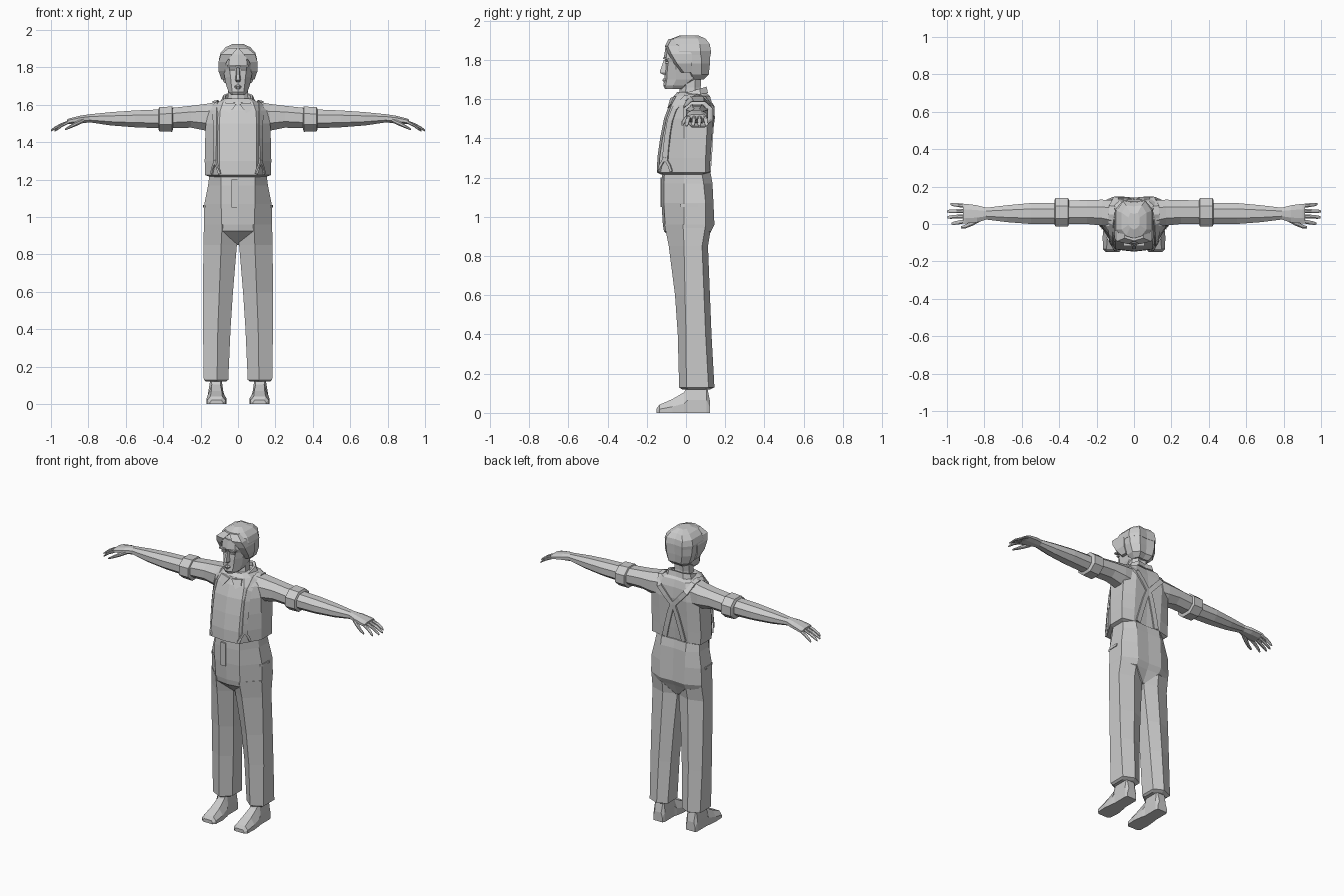
import bpy, bmesh
from mathutils import Vector
from mathutils.bvhtree import BVHTree

grey = bpy.data.materials.new("plain grey")
grey.diffuse_color = (0.6, 0.6, 0.6, 1)


def loft(name, rings, mirror=False, closed=False):
    """Skin a row of equal rings; cap the ends, or join last to first."""
    bm = bmesh.new()
    rows = [[bm.verts.new(p) for p in r] for r in rings]
    n = len(rows[0])
    pairs = list(zip(rows, rows[1:]))
    if closed:
        pairs.append((rows[-1], rows[0]))
    else:
        bm.faces.new(rows[0])
        bm.faces.new(rows[-1])
    for a, b in pairs:
        for i in range(n):
            j = (i + 1) % n
            bm.faces.new((a[i], a[j], b[j], b[i]))
    bmesh.ops.recalc_face_normals(bm, faces=bm.faces)
    me = bpy.data.meshes.new(name)
    bm.to_mesh(me)
    bm.free()
    me.materials.append(grey)
    ob = bpy.data.objects.new(name, me)
    bpy.context.collection.objects.link(ob)
    if mirror:
        ob.modifiers.new("mirror", 'MIRROR').use_axis[0] = True
    return ob


def body(z, w, c, yf, ys, yt, yb, tilt=0):
    """Symmetric horizontal ring: front, front corner, two side points, back."""
    half = [(0, yf), (c, yf + .012), (w, ys), (w, yt), (c, yb), (0, yb - .006)]
    pts = half + [(-x, y) for x, y in half[-2:0:-1]]
    return [(x, y, z + tilt * y) for x, y in pts]


def octo(a0, a1, b0, b1, k=.28):
    """Chamfered rectangle in two axes."""
    da, db = (a1 - a0) * k, (b1 - b0) * k
    return [(a0 + da, b0), (a1 - da, b0), (a1, b0 + db), (a1, b1 - db),
            (a1 - da, b1), (a0 + da, b1), (a0, b1 - db), (a0, b0 + db)]


def along_x(rows):
    return [[(x, y, z) for y, z in octo(*r)] for x, *r in rows]


def box(name, x0, x1, y0, y1, z0, z1, mirror=True):
    r = [(x0, y0), (x1, y0), (x1, y1), (x0, y1)]
    return loft(name, [[(x, y, z) for x, y in r] for z in (z0, z1)], mirror)


# trousers: seat, then a pair of six-sided legs with open-looking hems
loft("trouser_seat", [body(*r) for r in (
    (1.225, .153, .09, -.122, -.01, .08, .125),
    (1.17, .160, .09, -.125, -.01, .09, .135),
    (1.07, .180, .09, -.125, -.01, .10, .140),
    (.96, .183, .088, -.118, -.01, .10, .145),
    (.925, .182, .085, -.112, -.01, .09, .128),
    (.85, .012, .008, -.035, 0, .05, .09))])


def leg_ring(z, xi, xm, xo, yf, ys, yb):
    return [(xm, yf, z), (xo, ys, z), (xo, yb - .03, z), (xm, yb, z),
            (xi, yb - .03, z), (xi, yf + .05, z)]


loft("trouser_legs", [leg_ring(*r) for r in (
    (.96, .004, .085, .182, -.11, -.015, .13),
    (.85, .006, .09, .185, -.088, -.01, .112),
    (.60, .027, .10, .187, -.056, -.005, .122),
    (.40, .040, .108, .187, -.042, 0, .13),
    (.13, .052, .112, .183, -.035, .002, .145),
    (.12, .065, .112, .17, -.02, .01, .125))], True)
box("fly_flap", -.035, .0, -.131, -.115, 1.05, 1.2, False)
loft("pocket_edges", [[(x, y, z) for x, y in ((.172, -.03), (.184, .0), (.186, .06), (.165, .06))]
                      for z in (1.05, 1.065)], True)

# shoes, lofted from toe to heel
loft("shoes", [[(x, y, z) for x, z in ((a, 0), (b, 0), (b, h * .45), (b - t, h), (a + t, h), (a, h * .45))]
               for y, a, b, h, t in (
    (-.15, .08, .15, .022, .01), (-.135, .066, .165, .042, .018),
    (-.07, .062, .168, .07, .025), (-.01, .072, .162, .105, .022),
    (.01, .078, .158, .145, .012), (.105, .078, .158, .145, .012),
    (.122, .085, .152, .06, .01))], True)

# shirt body with rounded shoulders
shirt = loft("shirt_body", [body(*r) for r in (
    (1.215, .150, .09, -.125, -.01, .08, .105),
    (1.225, .176, .10, -.148, -.01, .10, .118),
    (1.30, .178, .10, -.146, -.01, .10, .125),
    (1.40, .176, .10, -.132, -.01, .105, .132),
    (1.50, .172, .10, -.112, -.01, .11, .14),
    (1.57, .155, .095, -.086, -.01, .11, .135),
    (1.615, .105, .08, -.062, -.01, .10, .122),
    (1.635, .07, .05, -.045, -.01, .07, .10))])

# sleeves, rolled cuffs and forearms
sleeve = loft("sleeves", along_x((
    (.09, -.03, .125, 1.45, 1.62), (.17, -.008, .13, 1.462, 1.605),
    (.25, .0, .128, 1.478, 1.595), (.37, .0, .125, 1.475, 1.582))), True)
loft("rolled_cuffs", along_x((
    (.348, .0, .128, 1.468, 1.582), (.352, -.013, .138, 1.456, 1.591),
    (.42, -.013, .138, 1.458, 1.588), (.426, .0, .125, 1.47, 1.575))), True)
loft("forearms_and_palms", along_x((
    (.40, .0, .113, 1.474, 1.576), (.55, .0, .112, 1.48, 1.57),
    (.68, .01, .1, 1.49, 1.561), (.79, .024, .087, 1.506, 1.55),
    (.84, .008, .1, 1.502, 1.543), (.90, .003, .108, 1.497, 1.528),
    (.915, .006, .106, 1.498, 1.522))), True)

# four fingers and a thumb
for i, (y0, y1, tip) in enumerate(((.015, .002, .975), (.042, .036, .998),
                                   (.069, .068, 1.0), (.096, .106, .98))):
    rows = []
    for t, z, r in ((0, 1.51, .011), (.5, 1.492, .0105), (.85, 1.473, .009), (1, 1.462, .005)):
        x, y = .9 + (tip - .9) * t, y0 + (y1 - y0) * t
        rows.append((x, y - r, y + r, z - r * .8, z + r * .8))
    loft("finger_%d" % (i + 1), along_x(rows), True)
loft("thumb", along_x(((.825, .012, .04, 1.505, 1.53), (.865, -.01, .018, 1.487, 1.512),
                       (.90, -.023, -.003, 1.473, 1.49), (.925, -.024, -.012, 1.464, 1.474))), True)

# braces: ribbons laid on the shirt by ray casting
verts, polys = [], []
for ob in (shirt, sleeve):
    k = len(verts)
    verts += [v.co.copy() for v in ob.data.vertices]
    polys += [[k + i for i in p.vertices] for p in ob.data.polygons]
surface = BVHTree.FromPolygons(verts, polys)


def strap(name, rays, width):
    hits = [surface.ray_cast(Vector(o), Vector(d))[:2] for o, d in rays]
    hits = [(p, n if n.dot(Vector(d)) < 0 else -n) for (p, n), (o, d) in zip(hits, rays) if p]
    rings = []
    for i, (p, n) in enumerate(hits):
        t = hits[min(i + 1, len(hits) - 1)][0] - hits[max(i - 1, 0)][0]
        s = t.cross(n).normalized() * width / 2
        rings.append([p - s - n * .006, p + s - n * .006, p + s + n * .009, p - s + n * .009])
    loft(name, rings, True)


FRONT, DOWN, BACK = (0, 1, 0), (0, 0, -1), (0, -1, 0)
rays = [((.118, -1, z), FRONT) for z in (1.28, 1.35, 1.42, 1.49, 1.55)]
rays += [((.118, y, 3), DOWN) for y in (.0, .05, .09)]
rays += [((x, 1, z), BACK) for x, z in ((.095, 1.56), (.05, 1.51), (.005, 1.46),
                                        (.025, 1.40), (.05, 1.31), (.07, 1.23))]
strap("braces", rays, .032)
for side, dx in (("inner", -.02), ("outer", .02)):
    strap("brace_tab_" + side, [((.118, -1, 1.30), FRONT), ((.118 + dx * .7, -1, 1.26), FRONT),
                                ((.118 + dx, -1, 1.23), FRONT)], .014)

# neck and folded collar
loft("neck", [body(*r) for r in (
    (1.58, .06, .035, -.045, -.01, .05, .085), (1.66, .053, .03, -.03, .0, .045, .075),
    (1.74, .053, .03, -.03, .0, .05, .08))])
loft("collar", [body(*r, .3) for r in (
    (1.598, .092, .055, -.078, -.015, .075, .112), (1.632, .078, .05, -.066, -.015, .07, .105),
    (1.632, .066, .042, -.055, -.01, .06, .092), (1.598, .066, .042, -.055, -.01, .06, .092))],
    closed=True)
loft("collar_points", [[(.008, -.07 - d, 1.605), (.07, -.052 - d, 1.612),
                        (.075, -.068 - d, 1.575), (.045, -.084 - d, 1.555)] for d in (0, .01)], True)

# head, chin up to brow
loft("head", [body(*r) for r in (
    (1.652, .036, .024, -.108, -.07, -.035, -.02),
    (1.668, .05, .03, -.116, -.065, -.01, .02),
    (1.70, .062, .035, -.11, -.05, .03, .07),
    (1.75, .072, .04, -.107, -.05, .05, .095),
    (1.79, .077, .045, -.103, -.05, .06, .10),
    (1.81, .079, .048, -.113, -.05, .06, .10),
    (1.87, .076, .045, -.104, -.04, .06, .10))])
loft("nose", [[(-w, -.095, z), (-w * .5, y, z), (w * .5, y, z), (w, -.095, z)] for z, w, y in (
    (1.80, .009, -.113), (1.745, .015, -.132), (1.733, .017, -.134), (1.722, .013, -.112))])
loft("lips", [[(-w, -.10, z), (-w * .4, y, z), (w * .4, y, z), (w, -.10, z)] for z, w, y in (
    (1.685, .016, -.114), (1.697, .022, -.121), (1.706, .014, -.115))])
box("brows", .014, .056, -.117, -.09, 1.803, 1.812)
box("eyes", .02, .046, -.107, -.085, 1.782, 1.792)

# hair: cap, back of the head, and side locks swept from a parting
loft("hair_cap", [body(*r) for r in (
    (1.825, .1, .058, -.07, -.035, .075, .126),
    (1.845, .102, .06, -.105, -.035, .075, .127),
    (1.88, .092, .058, -.095, -.03, .07, .121),
    (1.908, .066, .042, -.074, -.03, .06, .10),
    (1.925, .03, .02, -.03, -.005, .035, .06))])
loft("hair_back", [body(*r) for r in (
    (1.70, .052, .035, .01, .035, .06, .09), (1.725, .078, .045, .0, .03, .08, .116),
    (1.78, .096, .055, -.02, .005, .08, .122), (1.85, .1, .058, -.04, -.02, .075, .125))])
loft("side_locks", [[(a, y0, z), (b, y0 + .015, z), (b, y1, z), (a, y1, z)] for z, a, b, y0, y1 in (
    (1.735, .068, .088, -.025, .03), (1.78, .07, .104, -.06, .03),
    (1.83, .062, .104, -.09, .03), (1.87, .03, .092, -.108, .0),
    (1.905, .0, .05, -.09, .0))], True)
